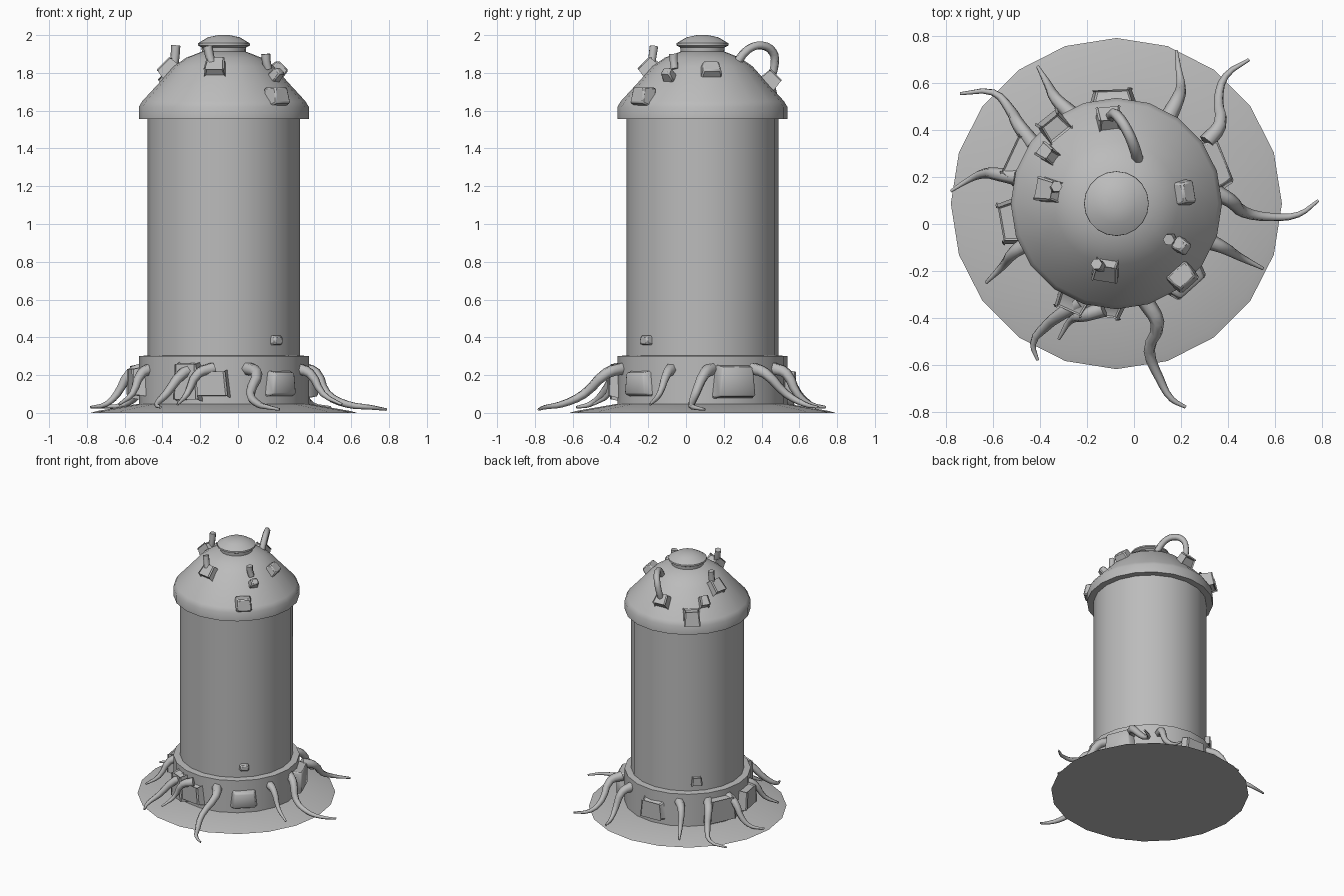
import bpy, bmesh, math
from mathutils import Vector, Matrix

cube = bpy.data.objects.get("Cube")
if cube:
    bpy.data.objects.remove(cube, do_unlink=True)

AXIS = Vector((-0.075, 0.087, 0))
SIDES = 20

grey = bpy.data.materials.new("plain_grey")
grey.use_nodes = True
COLOUR = (0.5, 0.5, 0.5, 1)
grey.diffuse_color = COLOUR
grey.node_tree.nodes["Principled BSDF"].inputs["Base Color"].default_value = COLOUR


def finish(name, bm, angle):
    """Turn a bmesh into a shaded object."""
    bmesh.ops.recalc_face_normals(bm, faces=bm.faces)
    mesh = bpy.data.meshes.new(name)
    bm.to_mesh(mesh)
    bm.free()
    mesh.materials.append(grey)
    obj = bpy.data.objects.new(name, mesh)
    bpy.context.collection.objects.link(obj)
    bpy.ops.object.select_all(action='DESELECT')
    obj.select_set(True)
    bpy.context.view_layer.objects.active = obj
    bpy.ops.object.shade_smooth_by_angle(angle=math.radians(angle))
    return obj


def lathe(name, profile):
    """Spin (radius, height) points about the tower axis."""
    bm = bmesh.new()
    rings = []
    for r, z in profile:
        ring = []
        for i in range(SIDES):
            a = math.tau * i / SIDES
            ring.append(bm.verts.new(AXIS + Vector((r * math.cos(a), r * math.sin(a), z))))
        rings.append(ring)
    for low, high in zip(rings, rings[1:]):
        for i in range(SIDES):
            j = (i + 1) % SIDES
            bm.faces.new((low[i], low[j], high[j], high[i]))
    bm.faces.new(rings[0])
    bm.faces.new(rings[-1])
    return finish(name, bm, 45)


def block(name, azimuth, radius, z, width, height, depth, tilt=0, taper=0.8):
    """Tapered stone facing outward from the axis."""
    a, t = math.radians(azimuth), math.radians(tilt)
    normal = Vector((math.cos(a) * math.cos(t), math.sin(a) * math.cos(t), math.sin(t)))
    side = Vector((-math.sin(a), math.cos(a), 0))
    up = normal.cross(side)
    basis = Matrix((normal, side, up)).transposed()
    centre = AXIS + Vector((radius * math.cos(a), radius * math.sin(a), z))
    bm = bmesh.new()
    bmesh.ops.create_cube(bm, size=1)
    for v in bm.verts:
        s = taper if v.co.x > 0 else 1
        lean = 0.85 if v.co.z > 0 else 1
        v.co = centre + basis @ Vector((v.co.x * depth, v.co.y * width * s * lean, v.co.z * height * s))
    bmesh.ops.bevel(bm, geom=bm.edges[:], offset=0.008, segments=1, affect='EDGES')
    return finish(name, bm, 40)


def tube(name, points, start, end):
    """Tapering tube along (x, y, z) points."""
    curve = bpy.data.curves.new(name, 'CURVE')
    curve.dimensions = '3D'
    curve.bevel_depth = 1
    curve.bevel_resolution = 1
    curve.resolution_u = 3
    curve.use_fill_caps = True
    spline = curve.splines.new('BEZIER')
    spline.bezier_points.add(len(points) - 1)
    for i, (bp, co) in enumerate(zip(spline.bezier_points, points)):
        bp.co = co
        bp.radius = start + (end - start) * i / (len(points) - 1)
        bp.handle_left_type = bp.handle_right_type = 'AUTO'
    curve.materials.append(grey)
    obj = bpy.data.objects.new(name, curve)
    bpy.context.collection.objects.link(obj)
    return obj


# Tower shell
lathe("base_skirt", [(0.705, 0), (0.67, 0.01), (0.44, 0.05)])
lathe("base_collar", [(0.45, 0.01), (0.45, 0.30), (0.40, 0.305)])
lathe("tower_body", [(0.403, 0.28), (0.403, 1.57)])
lathe("roof_dome", [(0.39, 1.555), (0.45, 1.555), (0.45, 1.62), (0.432, 1.65), (0.34, 1.75),
                    (0.265, 1.835), (0.2, 1.88), (0.11, 1.915)])
lathe("roof_cap", [(0.115, 1.90), (0.118, 1.935), (0.138, 1.945), (0.137, 1.957),
                   (0.085, 1.988), (0.03, 2.0)])

# Stones set into the collar and body
for az in (-48, 92, -98):
    block("collar_stone", az, 0.455, 0.155, 0.2, 0.14, 0.06)
for az in (-47, 134):
    block("body_stone", az, 0.405, 0.385, 0.08, 0.055, 0.05)

# Stones on the dome
for az in (-48, 129):
    block("dome_lower_stone", az, 0.425, 1.675, 0.13, 0.11, 0.08, 12)
for az, r, z, w, h in ((169, 0.29, 1.82, 0.11, 0.1), (-99, 0.28, 1.825, 0.12, 0.09),
                       (9, 0.29, 1.815, 0.12, 0.09), (-33, 0.33, 1.79, 0.07, 0.06),
                       (144, 0.355, 1.76, 0.07, 0.07), (95, 0.36, 1.76, 0.11, 0.08)):
    block("dome_stone", az, r, z, w, h, 0.07, 45)

# Pipes and hoop on the dome
tube("left_pipe", [(-0.345, 0.15, 1.82), (-0.335, 0.155, 1.87), (-0.33, 0.16, 1.945)], 0.022, 0.025)
tube("front_pipe", [(-0.125, -0.19, 1.82), (-0.145, -0.18, 1.87), (-0.16, -0.17, 1.94)], 0.022, 0.025)
tube("short_pipe", [(0.16, -0.06, 1.82), (0.15, -0.065, 1.86), (0.148, -0.067, 1.90)], 0.022, 0.025)
tube("dome_hoop", [(0.02, 0.26, 1.84), (0, 0.33, 1.925), (-0.03, 0.40, 1.945),
                   (-0.07, 0.46, 1.91), (-0.09, 0.47, 1.85), (-0.1, 0.45, 1.77)], 0.024, 0.022)

# Webs joining neighbouring roots
for az, w, h in ((22, 0.24, 0.18), (155, 0.24, 0.18), (190, 0.2, 0.14), (-114, 0.15, 0.2)):
    block("root_web", az, 0.46, 0.165, w, h, 0.08, 0, 0.85)

# Roots: plan path, all falling from the collar to the ground
FALL = (0.235, 0.21, 0.1, 0.045, 0.03, 0.018)
ROOTS = {
    "right_root": [(0.34, 0.14), (0.41, 0.1), (0.47, 0.05), (0.58, 0.03), (0.70, 0.04), (0.785, 0.1)],
    "back_right_root": [(0.31, 0.35), (0.365, 0.42), (0.36, 0.53), (0.39, 0.63), (0.49, 0.7)],
    "back_left_root": [(-0.43, 0.34), (-0.49, 0.42), (-0.53, 0.49), (-0.6, 0.56), (-0.74, 0.555)],
    "left_root": [(-0.5, 0.2), (-0.57, 0.21), (-0.64, 0.215), (-0.7, 0.19), (-0.78, 0.14)],
    "back_root": [(0.15, 0.46), (0.185, 0.53), (0.2, 0.59), (0.19, 0.66), (0.18, 0.74)],
    "back_left_small_root": [(-0.27, 0.47), (-0.33, 0.53), (-0.37, 0.6), (-0.41, 0.67)],
    "front_right_root": [(0.31, -0.07), (0.38, -0.1), (0.45, -0.14), (0.55, -0.19)],
    "front_root": [(0.05, -0.33), (0.1, -0.42), (0.065, -0.54), (0.11, -0.66), (0.16, -0.745), (0.22, -0.78)],
    "front_left_root": [(-0.23, -0.33), (-0.29, -0.37), (-0.38, -0.44), (-0.43, -0.51), (-0.41, -0.58)],
    "front_left_small_root": [(-0.13, -0.36), (-0.21, -0.39), (-0.27, -0.41), (-0.32, -0.49)],
    "left_front_root": [(-0.45, -0.08), (-0.51, -0.12), (-0.56, -0.18), (-0.63, -0.25)],
}
for name, path in ROOTS.items():
    tube(name, [(x, y, z) for (x, y), z in zip(path, FALL)], 0.036, 0.007)
